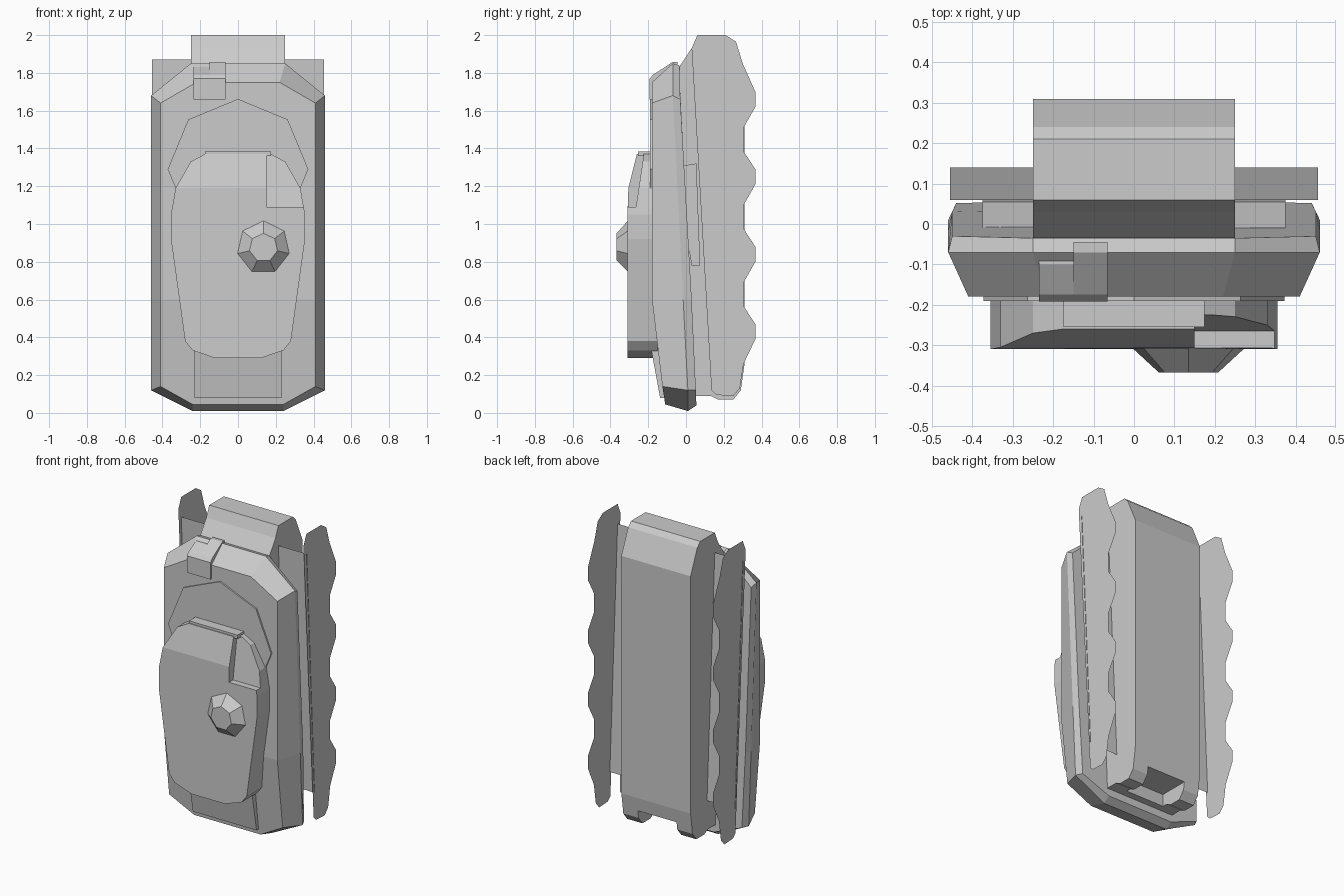
import bpy, bmesh, math

if "Cube" in bpy.data.objects:
    bpy.data.objects.remove(bpy.data.objects["Cube"])


def make(name, verts, faces):
    bm = bmesh.new()
    vs = [bm.verts.new(v) for v in verts]
    for f in faces:
        bm.faces.new([vs[i] for i in f])
    bmesh.ops.recalc_face_normals(bm, faces=bm.faces)
    me = bpy.data.meshes.new(name)
    bm.to_mesh(me)
    bm.free()
    ob = bpy.data.objects.new(name, me)
    bpy.context.collection.objects.link(ob)
    return ob


def loft(name, rings):
    """Closed skin through equal-length rings of points, capped at both ends."""
    n = len(rings[0])
    verts = [p for r in rings for p in r]
    faces = [(k * n + i, k * n + (i + 1) % n, (k + 1) * n + (i + 1) % n, (k + 1) * n + i)
             for k in range(len(rings) - 1) for i in range(n)]
    faces += [tuple(range(n)), tuple(range((len(rings) - 1) * n, len(rings) * n))]
    return make(name, verts, faces)


def prism_x(name, profile, x0, x1):
    """Side profile (y, z) extruded across x."""
    return loft(name, [[(x, y, z) for y, z in profile] for x in (x0, x1)])


def box(name, x0, x1, y0, y1, z0, z1):
    return prism_x(name, [(y0, z0), (y1, z0), (y1, z1), (y0, z1)], x0, x1)


def mirrored(half):
    """Right-hand (x, y, z) points, bottom to top, closed with their mirror image."""
    return half + [(-x, y, z) for x, y, z in reversed(half)]


def polygon(cx, cz, r, n, y):
    return [(cx + r * math.sin(2 * math.pi * i / n), y, cz + r * math.cos(2 * math.pi * i / n))
            for i in range(n)]


def cut(ob, cutter):
    m = ob.modifiers.new("cut", 'BOOLEAN')
    m.operation = 'DIFFERENCE'
    m.solver = 'EXACT'
    m.object = cutter
    cutter.hide_render = True
    cutter.hide_set(True)
    cutter.display_type = 'WIRE'


# main hull: front, widest and rear rings
front = [(.22, -.127, .07), (.40, -.135, .15), (.41, -.18, .6), (.41, -.18, 1.64), (.22, -.18, 1.75)]
middle = [(.24, .01, .01), (.46, .01, .12), (.46, -.015, .6), (.46, -.07, 1.68), (.25, -.07, 1.85)]
rear = [(.24, .055, .04), (.44, .052, .12), (.45, .03, .6), (.45, -.03, 1.66), (.25, -.035, 1.84)]
chin = [(.24, -.11, .045), (.41, -.125, .14), (.41, -.18, .6), (.41, -.18, 1.64), (.22, -.18, 1.75)]
rings = [mirrored(r) for r in (front, middle, rear)]
rings[0] = mirrored(chin)
hull = loft("hull", rings)

# rear pack with a notch between its two feet
pack = prism_x("rear_pack", [(-.05, 1.8), (-.03, 1.84), (.03, 1.93), (.06, 2), (.21, 2), (.24, 1.97),
                             (.31, 1.81), (.31, .26), (.29, .12), (.25, .07), (.17, .07),
                             (.13, .09), (.04, .09)], -.25, .25)
cut(pack, box("foot_notch_cutter", -.14, .14, .1, .5, -.1, .17))

# round shield behind the pouch
loft("shield_disc", [polygon(0, 1.29, .372, 8, y) for y in (-.19, -.1)])
prism_x("rear_bracket", [(-.01, 1.31), (.055, 1.32), (.075, .78), (.03, .78), (.01, .9)], -.375, .375)

# front pouch
outline = [(.12, .29), (.24, .33), (.28, .38), (.355, .92), (.355, 1.05), (.33, 1.19), (.25, 1.33), (.175, 1.37)]


def pouch_ring(y, slope):
    """Outline at depth y; the upper part leans back on the front ring."""
    return mirrored([(x, y + slope * max(0, z - 1.17) * .25, z) for x, z in outline])


pouch = loft("front_pouch", [pouch_ring(-.31, 1), pouch_ring(-.15, 0)])
# split the front into a flat lower panel and a leaning upper panel
bm = bmesh.new()
bm.from_mesh(pouch.data)
bm.verts.ensure_lookup_table()
n = len(outline)
bmesh.ops.connect_verts(bm, verts=[bm.verts[5], bm.verts[2 * n - 6]])
bm.to_mesh(pouch.data)
bm.free()
cut(pouch, prism_x("pouch_corner_cutter", [(-.5, 1.09), (-.265, 1.09), (-.225, 1.36), (-.22, 1.5), (-.5, 1.5)],
                   .15, .5))
box("pouch_top_bar", -.175, .175, -.255, -.17, 1.36, 1.385)
prism_x("pouch_support", [(-.185, .34), (-.185, .55), (-.1, .55), (-.1, .08), (-.137, .08)], -.23, .23)

# faceted knob
loft("knob", [polygon(.135, .875, r, 7, y) for r, y in ((.145, -.305), (.076, -.367))])

# stepped clasp over the hull's upper edge
prism_x("clasp_left", [(-.192, 1.66), (-.192, 1.77), (-.175, 1.79), (-.1, 1.83), (-.08, 1.83), (-.08, 1.66)],
        -.235, -.15)
prism_x("clasp_right", [(-.192, 1.66), (-.192, 1.77), (-.175, 1.79), (-.07, 1.858), (-.045, 1.858), (-.045, 1.66)],
        -.15, -.065)

# thin backing sheet between pack and fins
make("backing_sheet", [(-.455, .06, 1.87), (.455, .06, 1.87), (.455, .14, .28), (-.455, .14, .28)], [(0, 1, 2, 3)])

# wavy side fins
fin = [(.16, .095), (.135, .12), (.03, 1.93), (.06, 2), (.21, 2), (.265, 1.965), (.30, 1.85)]
for i in range(4):
    top = 1.70 - i * .41
    fin += [(.367, top), (.367, top - .08), (.305, top - .19), (.305, top - .315)]
fin = fin[:-2] + [(.367, .39), (.305, .26), (.285, .13), (.25, .09)]
fin = [p for i, p in enumerate(fin) if p not in fin[:i] and not (p[0] == .367 and .39 < p[1] < .4)]
for side, x in (("left", -.452), ("right", .452)):
    make(side + "_fin", [(x, y, z) for y, z in fin], [tuple(range(len(fin)))])

# flatten the hull front into two planes: upper panel and sloping lower panel
bm = bmesh.new()
bm.from_mesh(hull.data)
bm.verts.ensure_lookup_table()
bmesh.ops.connect_verts(bm, verts=[bm.verts[2], bm.verts[7]])
bm.to_mesh(hull.data)
bm.free()
